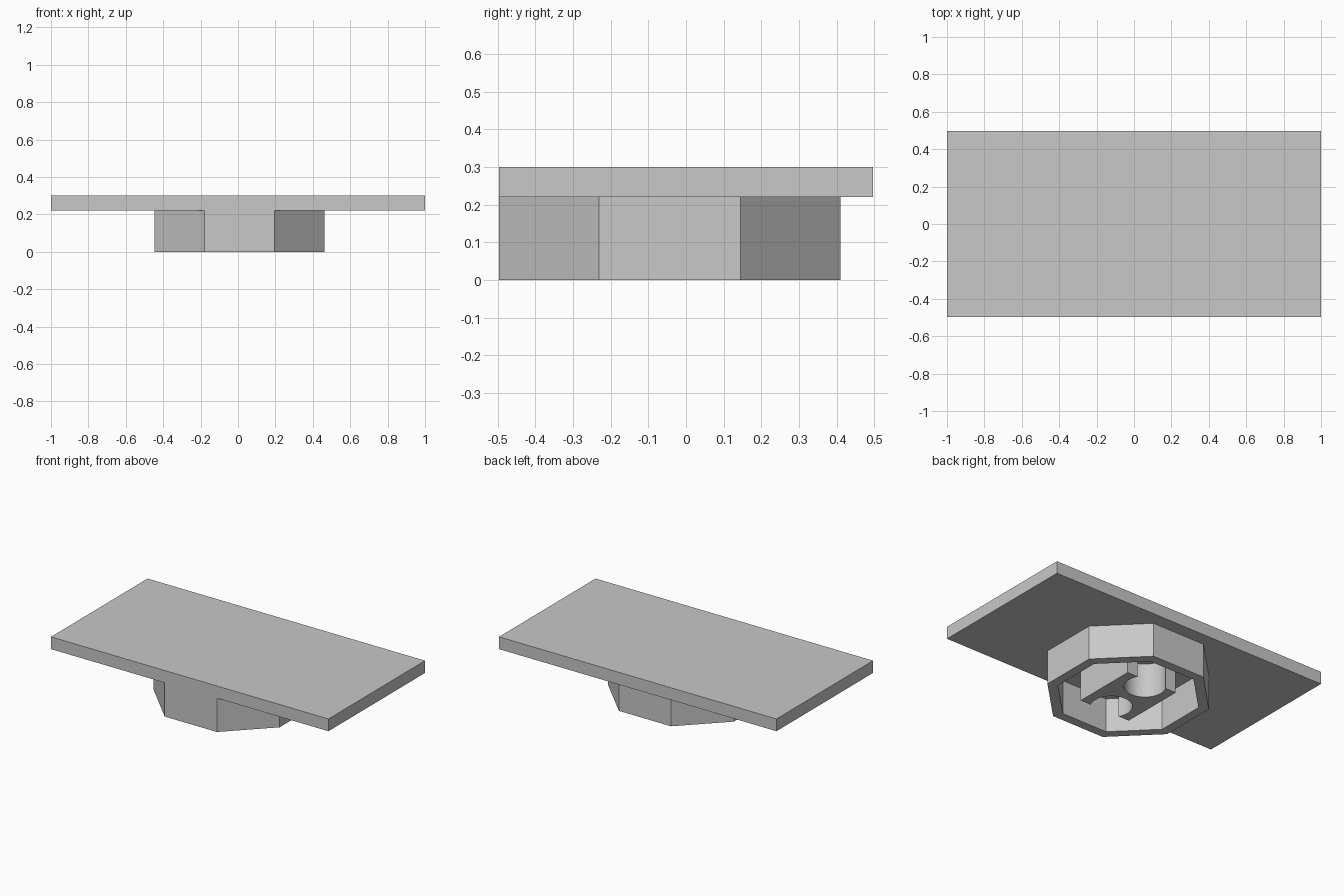
import bpy
import bmesh
from math import pi, cos, sin, asin, sqrt

if "Cube" in bpy.data.objects:
    bpy.data.objects.remove(bpy.data.objects["Cube"])

grey = bpy.data.materials.new("light_grey")
grey.use_nodes = True
colour = (0.58, 0.58, 0.58, 1)
grey.diffuse_color = colour
grey.node_tree.nodes["Principled BSDF"].inputs["Base Color"].default_value = colour

CX, CY = 0.008, -0.043      # centre of the base
PLATE_BOTTOM, PLATE_TOP = 0.22, 0.30


def finish(name, bm, smooth=False):
    bmesh.ops.recalc_face_normals(bm, faces=bm.faces)
    mesh = bpy.data.meshes.new(name)
    bm.to_mesh(mesh)
    bm.free()
    mesh.materials.append(grey)
    obj = bpy.data.objects.new(name, mesh)
    bpy.context.collection.objects.link(obj)
    if smooth:
        bpy.ops.object.select_all(action='DESELECT')
        bpy.context.view_layer.objects.active = obj
        obj.select_set(True)
        bpy.ops.object.shade_smooth_by_angle(angle=pi / 6)
    return obj


def prism(name, outline, z0, z1, smooth=False):
    bm = bmesh.new()
    face = bm.faces.new([bm.verts.new((x, y, z0)) for x, y in outline])
    moved = bmesh.ops.extrude_face_region(bm, geom=[face], use_keep_orig=True)
    for v in moved["geom"]:
        if isinstance(v, bmesh.types.BMVert):
            v.co.z = z1
    return finish(name, bm, smooth)


def octagon(apothem):
    r = apothem / cos(pi / 8)
    angles = [pi / 8 + i * pi / 4 for i in range(8)]
    return [(CX + r * cos(a), CY + r * sin(a)) for a in angles]


# Flat rectangular top plate
W, D = 1.0, 0.497
prism("top_plate", [(-W, -D), (W, -D), (W, D), (-W, D)], PLATE_BOTTOM, PLATE_TOP)

# Eight-sided hollow base wall
bm = bmesh.new()
loops = [[bm.verts.new((x, y, z)) for x, y in octagon(a)]
         for a, z in ((0.454, 0), (0.454, PLATE_BOTTOM), (0.395, PLATE_BOTTOM), (0.395, 0))]
for k in range(4):
    a, b = loops[k], loops[(k + 1) % 4]
    for i in range(8):
        j = (i + 1) % 8
        bm.faces.new((a[i], a[j], b[j], b[i]))
finish("base_wall", bm)

# Inner block with a round socket opening at each end
HALF_W, HALF_L, R, OFFSET = 0.182, 0.212, 0.122, 0.152
half = asin((HALF_L - OFFSET) / R)
STEPS = 24
end = [(HALF_W, HALF_L)]
for i in range(STEPS + 1):
    a = half - (pi + 2 * half) * i / STEPS
    end.append((R * cos(a), OFFSET + R * sin(a)))
end.append((-HALF_W, HALF_L))
outline = end + [(-x, -y) for x, y in end]
prism("socket_block", [(CX + x, CY + y) for x, y in outline], 0, PLATE_BOTTOM, smooth=True)
